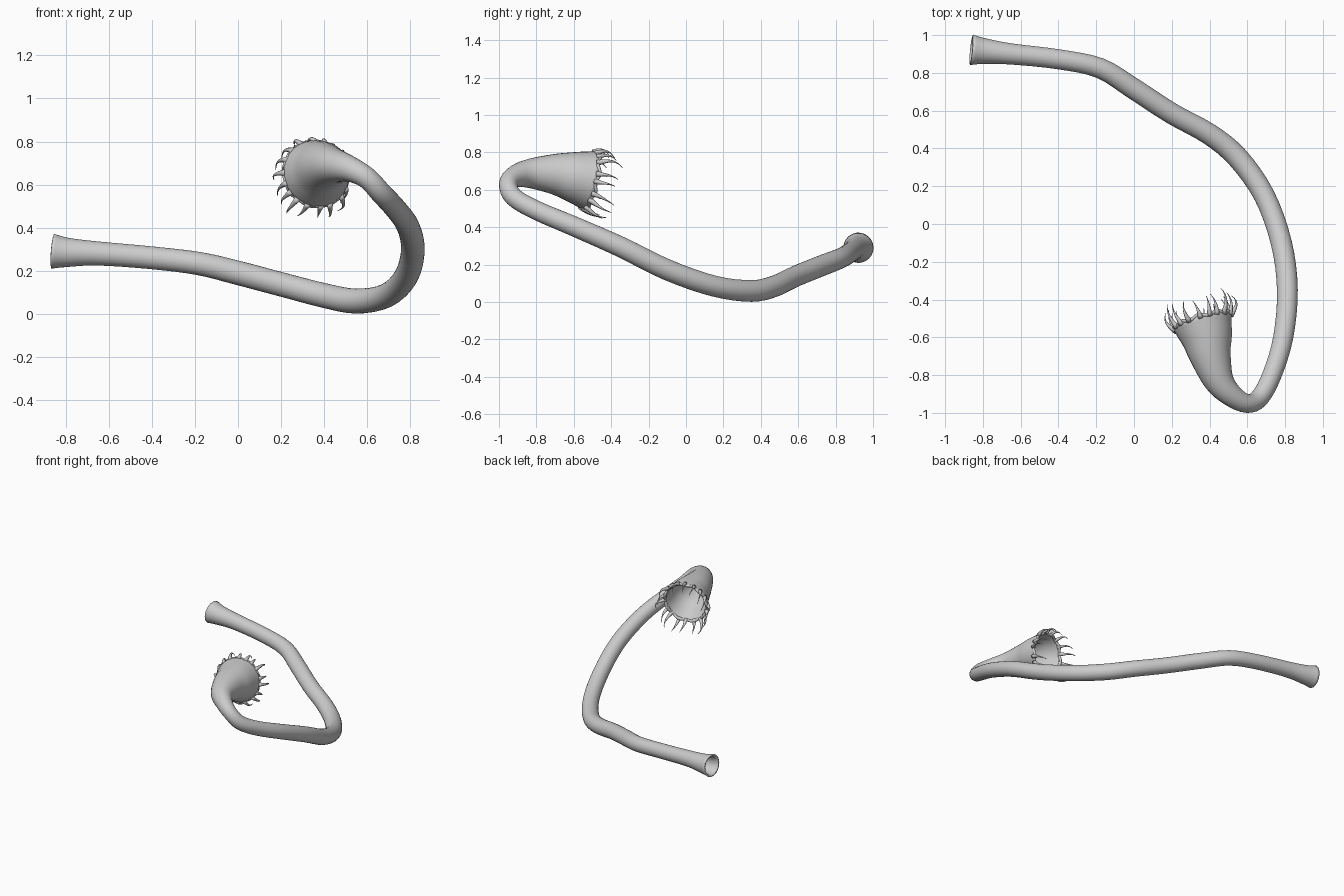
import bpy, bmesh, math, random
from mathutils import Vector

if "Cube" in bpy.data.objects:
    bpy.data.objects.remove(bpy.data.objects["Cube"])

random.seed(4)


def spline(pts, steps):
    """Catmull-Rom through (x, y, z, radius) points."""
    p = [Vector(q) for q in pts]
    p = [2 * p[0] - p[1]] + p + [2 * p[-1] - p[-2]]
    out = []
    for i in range(1, len(p) - 2):
        a, b, c, d = p[i - 1:i + 3]
        for k in range(steps):
            t = k / steps
            out.append(0.5 * (2 * b + (c - a) * t + (2 * a - 5 * b + 4 * c - d) * t ** 2
                              + (3 * b - a - 3 * c + d) * t ** 3))
    return out + [p[-2]]


def loft(bm, pts, sides, cap=False):
    """Skin rings along the path; returns the last frame."""
    c = [q.to_3d() if len(q) == 3 else Vector(q[:3]) for q in pts]
    n, rings = None, []
    for i, q in enumerate(pts):
        t = (c[min(i + 1, len(c) - 1)] - c[max(i - 1, 0)]).normalized()
        if n is None:
            n = t.orthogonal()
        n = (n - t * n.dot(t)).normalized()
        b = t.cross(n)
        rings.append([bm.verts.new(c[i] + q[3] * (n * math.cos(a) + b * math.sin(a)))
                      for a in (2 * math.pi * j / sides for j in range(sides))])
    for r, s in zip(rings, rings[1:]):
        for j in range(sides):
            k = (j + 1) % sides
            bm.faces.new((r[j], r[k], s[k], s[j]))
    if cap:
        bm.faces.new(rings[0][::-1])
        bm.faces.new(rings[-1])
    return c[-1], t, n, b


def finish(bm, name):
    bmesh.ops.recalc_face_normals(bm, faces=bm.faces)
    me = bpy.data.meshes.new(name)
    bm.to_mesh(me)
    bm.free()
    for f in me.polygons:
        f.use_smooth = True
    ob = bpy.data.objects.new(name, me)
    bpy.context.collection.objects.link(ob)
    return ob


# Long bent hollow tube: flared tail, slim body, bell-shaped mouth
path = [(-.86, .922, .29, .081), (-.79, .915, .285, .068), (-.65, .9, .28, .056),
        (-.4, .872, .26, .053), (-.18, .825, .233, .054), (0, .715, .19, .056),
        (.2, .585, .137, .056), (.4, .475, .085, .057), (.55, .35, .059, .058),
        (.69, .15, .085, .056), (.78, -.1, .172, .056), (.812, -.35, .295, .055),
        (.79, -.6, .405, .053), (.73, -.8, .49, .051), (.665, -.92, .56, .05),
        (.6, -.95, .63, .05), (.52, -.91, .672, .06), (.45, -.83, .687, .08),
        (.405, -.7, .683, .11), (.385, -.6, .668, .137), (.362, -.515, .65, .16)]
bm = bmesh.new()
rim, axis, n, b = loft(bm, spline(path, 4), 28)
body = finish(bm, "tube_body")
wall = body.modifiers.new("wall", 'SOLIDIFY')
wall.thickness = 0.012
wall.offset = -1

# Rounded lip around the mouth
bm = bmesh.new()
lip = []
for i in range(49):
    a = 2 * math.pi * i / 48
    d = n * math.cos(a) + b * math.sin(a)
    p = rim + d * .153 + axis * .008 * math.cos(9 * a)
    lip.append(Vector((*p, .010)))
loft(bm, lip, 8)
finish(bm, "mouth_lip")

# Curved, tapering tentacles around the lip
bm = bmesh.new()
COUNT = 18
for i in range(COUNT):
    a = 2 * math.pi * (i + random.uniform(-.2, .2)) / COUNT
    d = n * math.cos(a) + b * math.sin(a)
    side = axis.cross(d) * random.uniform(-.02, .02)
    length = random.uniform(.09, .135)
    flare = random.uniform(.02, .05)
    pts = []
    for k in range(8):
        t = k / 7
        p = (rim + d * (.152 + flare * math.sin(2.4 * t)) + axis * (length * t - .01)
             + side * t * t - Vector((0, 0, .02 * t ** 3)))
        pts.append(Vector((*p, .0015 + .0145 * (1 - t) ** 1.6)))
    loft(bm, pts, 8, cap=True)
finish(bm, "mouth_tentacles")
